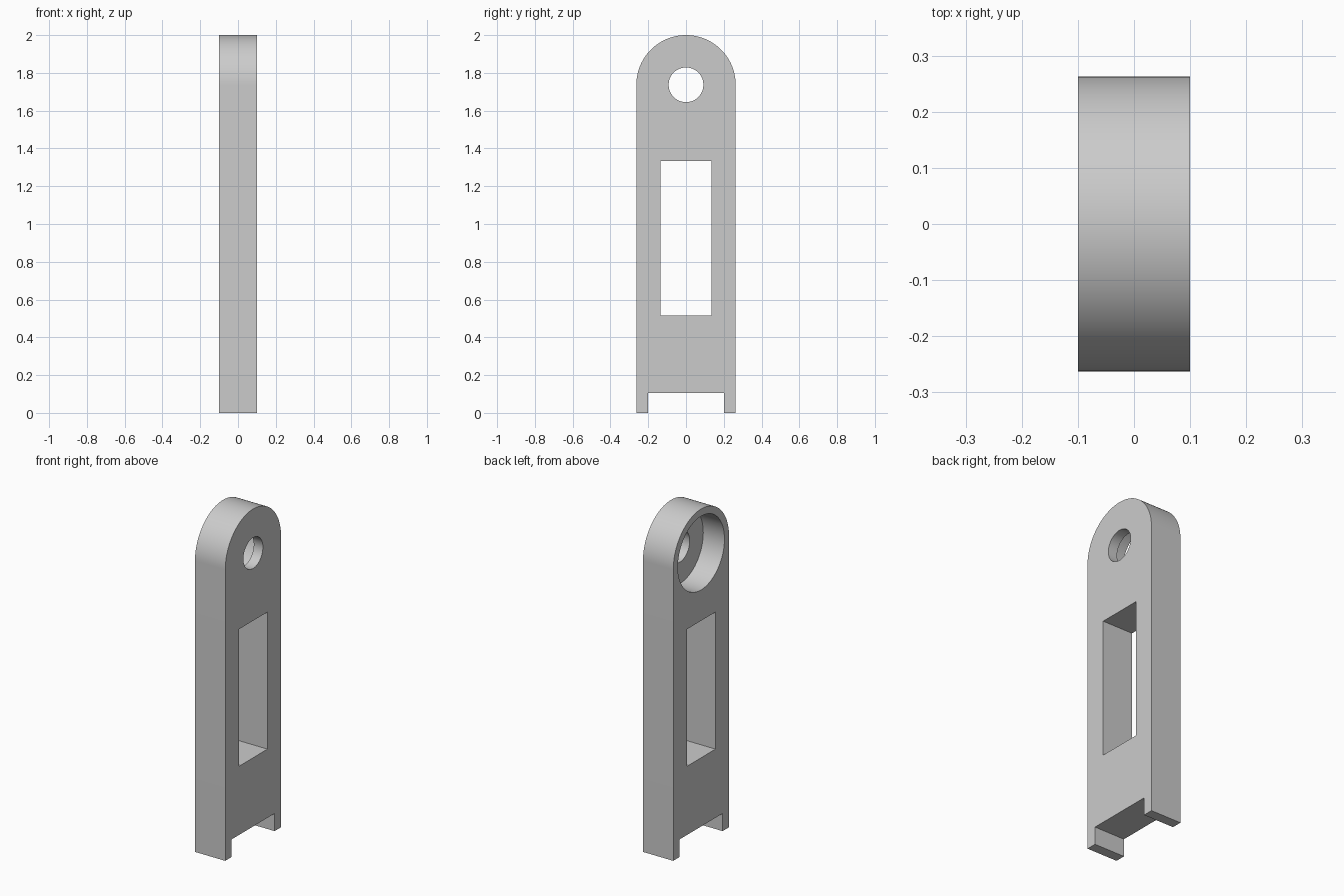
import bpy, bmesh, math

if "Cube" in bpy.data.objects:
    bpy.data.objects.remove(bpy.data.objects["Cube"])

HALF_T = 0.10      # half thickness along x
HALF_W = 0.263     # half width along y, also the radius of the rounded top
EYE_Z = 1.737      # centre of the rounded top and its holes

grey = bpy.data.materials.new("light grey")
grey.diffuse_color = (0.6, 0.6, 0.6, 1)
grey.use_nodes = True
grey.node_tree.nodes["Principled BSDF"].inputs["Base Color"].default_value = grey.diffuse_color


def extrude_x(name, outline, x0, x1):
    """Extrude a closed (y, z) outline from x0 to x1."""
    bm = bmesh.new()
    face = bm.faces.new([bm.verts.new((x0, y, z)) for y, z in outline])
    ext = bmesh.ops.extrude_face_region(bm, geom=[face])
    verts = [g for g in ext["geom"] if isinstance(g, bmesh.types.BMVert)]
    bmesh.ops.translate(bm, verts=verts, vec=(x1 - x0, 0, 0))
    bmesh.ops.recalc_face_normals(bm, faces=bm.faces)
    mesh = bpy.data.meshes.new(name)
    bm.to_mesh(mesh)
    bm.free()
    mesh.materials.append(grey)
    obj = bpy.data.objects.new(name, mesh)
    bpy.context.collection.objects.link(obj)
    return obj


def arc(r, start, end, n):
    angles = [math.radians(start + (end - start) * i / n) for i in range(n + 1)]
    return [(r * math.cos(a), EYE_Z + r * math.sin(a)) for a in angles]


# Link bar: notched foot, straight sides, rounded top
outline = [(-HALF_W, 0), (-0.202, 0), (-0.202, 0.105),
           (0.202, 0.105), (0.202, 0), (HALF_W, 0)]
outline += arc(HALF_W, 0, 180, 48)
bar = extrude_x("link_bar", outline, -HALF_T, HALF_T)

# Cutters: window, through hole, and wide counterbore on the -x side
window = [(-0.135, 0.515), (0.135, 0.515), (0.135, 1.333), (-0.135, 1.333)]
cutters = [
    extrude_x("window_cutter", window, -0.3, 0.3),
    extrude_x("pin_hole_cutter", arc(0.092, 0, 360, 48)[:-1], -0.3, 0.3),
    extrude_x("counterbore_cutter", arc(0.22, 0, 360, 64)[:-1], -0.3, 0.04),
]
bpy.context.view_layer.objects.active = bar
bar.select_set(True)
for cutter in cutters:
    mod = bar.modifiers.new(cutter.name, 'BOOLEAN')
    mod.operation = 'DIFFERENCE'
    mod.solver = 'EXACT'
    mod.object = cutter
    bpy.ops.object.modifier_apply(modifier=mod.name)
for cutter in cutters:
    bpy.data.objects.remove(cutter)

# Smooth the round surfaces, keep the edges crisp
bpy.ops.object.shade_smooth_by_angle(angle=math.radians(30))
